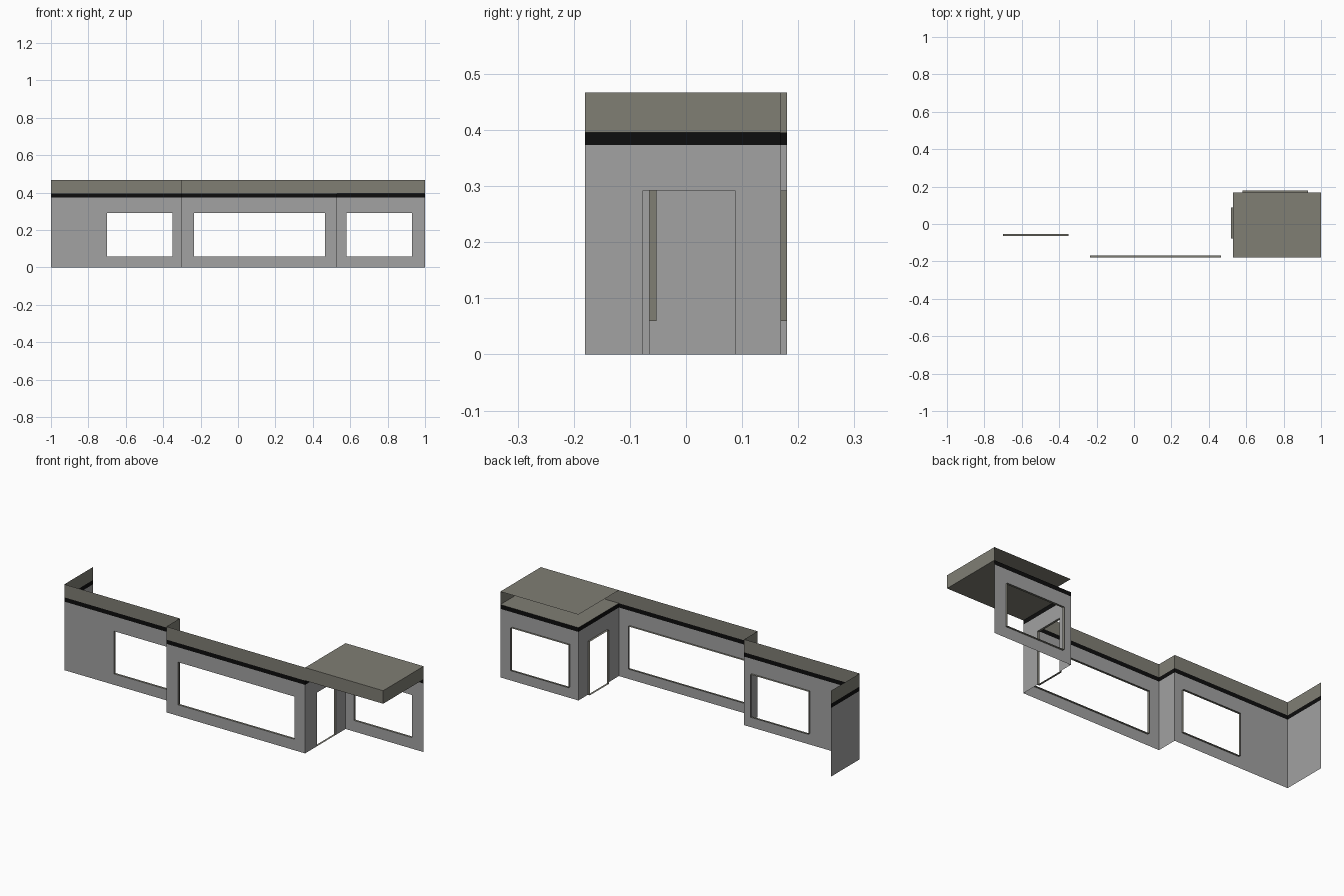
import bpy
import bmesh
from mathutils import Vector

if "Cube" in bpy.data.objects:
    bpy.data.objects.remove(bpy.data.objects["Cube"], do_unlink=True)


def material(name, rgb):
    mat = bpy.data.materials.new(name)
    mat.use_nodes = True
    color = (*rgb, 1.0)
    mat.diffuse_color = color
    mat.node_tree.nodes["Principled BSDF"].inputs["Base Color"].default_value = color
    return mat


MATS = [material("wall_grey", (0.36, 0.36, 0.36)),
        material("stripe_black", (0.004, 0.004, 0.004)),
        material("trim_olive", (0.215, 0.21, 0.175))]
GREY, BLACK, OLIVE = range(3)

# Shared heights
SILL, HEAD = 0.06, 0.292
STRIPE, FASCIA, TOP = 0.373, 0.396, 0.467
REVEAL = 0.012
UP = Vector((0, 0, 1))


def finish(name, bm):
    bmesh.ops.remove_doubles(bm, verts=bm.verts, dist=1e-5)
    mesh = bpy.data.meshes.new(name)
    bm.to_mesh(mesh)
    bm.free()
    for mat in MATS:
        mesh.materials.append(mat)
    obj = bpy.data.objects.new(name, mesh)
    bpy.context.collection.objects.link(obj)
    return obj


def quad(bm, points, mat):
    face = bm.faces.new([bm.verts.new(p) for p in points])
    face.material_index = mat


def height_color(z):
    return GREY if z < STRIPE else BLACK if z < FASCIA else OLIVE


def wall(name, start, end, opening=None, top=TOP):
    """Thin wall, outside on the right of start-end; opening = (from, to, sill)."""
    start, end = Vector((*start, 0)), Vector((*end, 0))
    along = (end - start).normalized()
    inward = UP.cross(along)
    us, zs = [0, (end - start).length], {0, STRIPE, FASCIA, top}
    if opening:
        us[1:1] = opening[:2]
        zs |= {opening[2], HEAD}
    zs = sorted(zs)

    def at(u, z, depth=0):
        return start + along * u + UP * z + inward * depth

    bm = bmesh.new()
    for u0, u1 in zip(us, us[1:]):
        for z0, z1 in zip(zs, zs[1:]):
            if opening and u0 == opening[0] and opening[2] <= z0 < HEAD:
                continue
            quad(bm, [at(u0, z0), at(u1, z0), at(u1, z1), at(u0, z1)],
                 height_color((z0 + z1) / 2))
    finish(name, bm)

    # Lining around the opening
    if opening:
        a, b, sill = opening
        ring = [(a, sill), (b, sill), (b, HEAD), (a, HEAD)]
        bm = bmesh.new()
        for p, q in zip(ring, ring[1:] + ring[:1]):
            quad(bm, [at(*p), at(*p, REVEAL), at(*q, REVEAL), at(*q)], OLIVE)
        finish(name + "_opening_lining", bm)


# Plan of the facade, one continuous run of walls
plan = [(-1, 0.18), (-1, -0.065), (-0.305, -0.065), (-0.305, -0.18),
        (0.53, -0.18), (0.53, 0.168), (1, 0.168)]
walls = [("end_return", None, TOP),
         ("side_window_wall", (0.3, 0.65, SILL), TOP),
         ("step_return", None, TOP),
         ("main_window_wall", (0.07, 0.77, SILL), TOP),
         ("door_wall", (0.103, 0.267, 0), FASCIA),
         ("porch_window_wall", (0.05, 0.4, SILL), FASCIA)]
for (name, opening, top), start, end in zip(walls, plan, plan[1:]):
    wall(name, start, end, opening, top)

# Porch canopy: top, soffit, front and outer side, open towards the building
x0, x1, y0, y1 = 0.53, 1, -0.18, 0.168
bm = bmesh.new()
quad(bm, [(x0, y0, TOP), (x1, y0, TOP), (x1, y1, TOP), (x0, y1, TOP)], OLIVE)
quad(bm, [(x0, y1, FASCIA), (x1, y1, FASCIA), (x1, y0, FASCIA), (x0, y0, FASCIA)], OLIVE)
quad(bm, [(x0, y0, FASCIA), (x1, y0, FASCIA), (x1, y0, TOP), (x0, y0, TOP)], OLIVE)
quad(bm, [(x1, y0, FASCIA), (x1, y1, FASCIA), (x1, y1, TOP), (x1, y0, TOP)], OLIVE)
finish("porch_canopy", bm)
